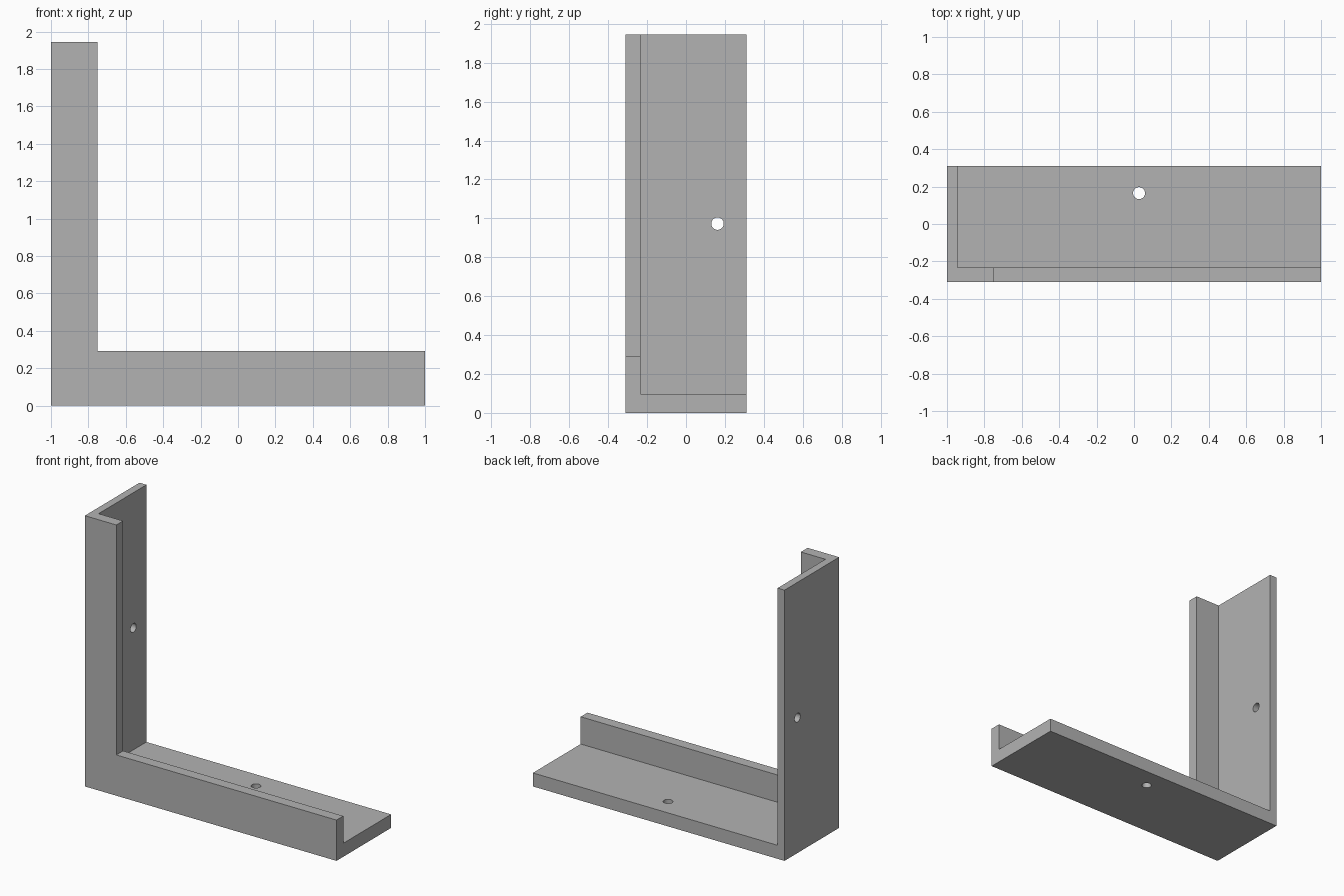
import bpy, math

if "Cube" in bpy.data.objects:
    bpy.data.objects.remove(bpy.data.objects["Cube"])

# Overall extents and wall thicknesses
X, Y, H = 1.0, 0.31, 1.945
WALL_X, FLANGE_Y, BASE_Z = -0.945, -0.233, 0.097
HOLE_R = 0.032

grey = bpy.data.materials.new("grey")
grey.diffuse_color = (0.45, 0.45, 0.45, 1)
grey.use_nodes = True
grey.node_tree.nodes["Principled BSDF"].inputs["Base Color"].default_value = grey.diffuse_color


def box(name, lo, hi):
    mid = [(a + b) / 2 for a, b in zip(lo, hi)]
    bpy.ops.mesh.primitive_cube_add(size=1, location=mid)
    ob = bpy.context.object
    ob.name = name
    ob.scale = [b - a for a, b in zip(lo, hi)]
    bpy.ops.object.transform_apply(location=True, rotation=True, scale=True)
    return ob


def drill(name, loc, rot):
    bpy.ops.mesh.primitive_cylinder_add(vertices=32, radius=HOLE_R, depth=0.4,
                                        location=loc, rotation=rot)
    bpy.context.object.name = name
    return bpy.context.object


def cut(target, cutter):
    cutter.hide_render = True
    bpy.context.view_layer.objects.active = target
    mod = target.modifiers.new("cut", 'BOOLEAN')
    mod.operation, mod.solver, mod.object = 'DIFFERENCE', 'EXACT', cutter
    bpy.ops.object.modifier_apply(modifier=mod.name)
    bpy.data.objects.remove(cutter, do_unlink=True)


# Solid block that becomes the corner bracket
bracket = box("corner_bracket", (-X, -Y, 0), (X, Y, H))

# Hollow behind the front flange, then the opening that makes the flange L-shaped
cut(bracket, box("hollow", (WALL_X, FLANGE_Y, BASE_Z), (2, 1, 3)))
cut(bracket, box("opening", (-0.75, -1, 0.293), (2, 1, 3)))

# Screw holes through the base and the upright wall
cut(bracket, drill("base_hole", (0.027, 0.165, 0.05), (0, 0, 0)))
cut(bracket, drill("wall_hole", (-0.97, 0.162, 0.973), (0, math.pi / 2, 0)))

# Grey finish, smooth hole walls and sharp edges
bracket.data.materials.clear()
bracket.data.materials.append(grey)
bpy.ops.object.select_all(action='DESELECT')
bracket.select_set(True)
bpy.context.view_layer.objects.active = bracket
bpy.ops.object.shade_smooth_by_angle(angle=math.radians(30))
